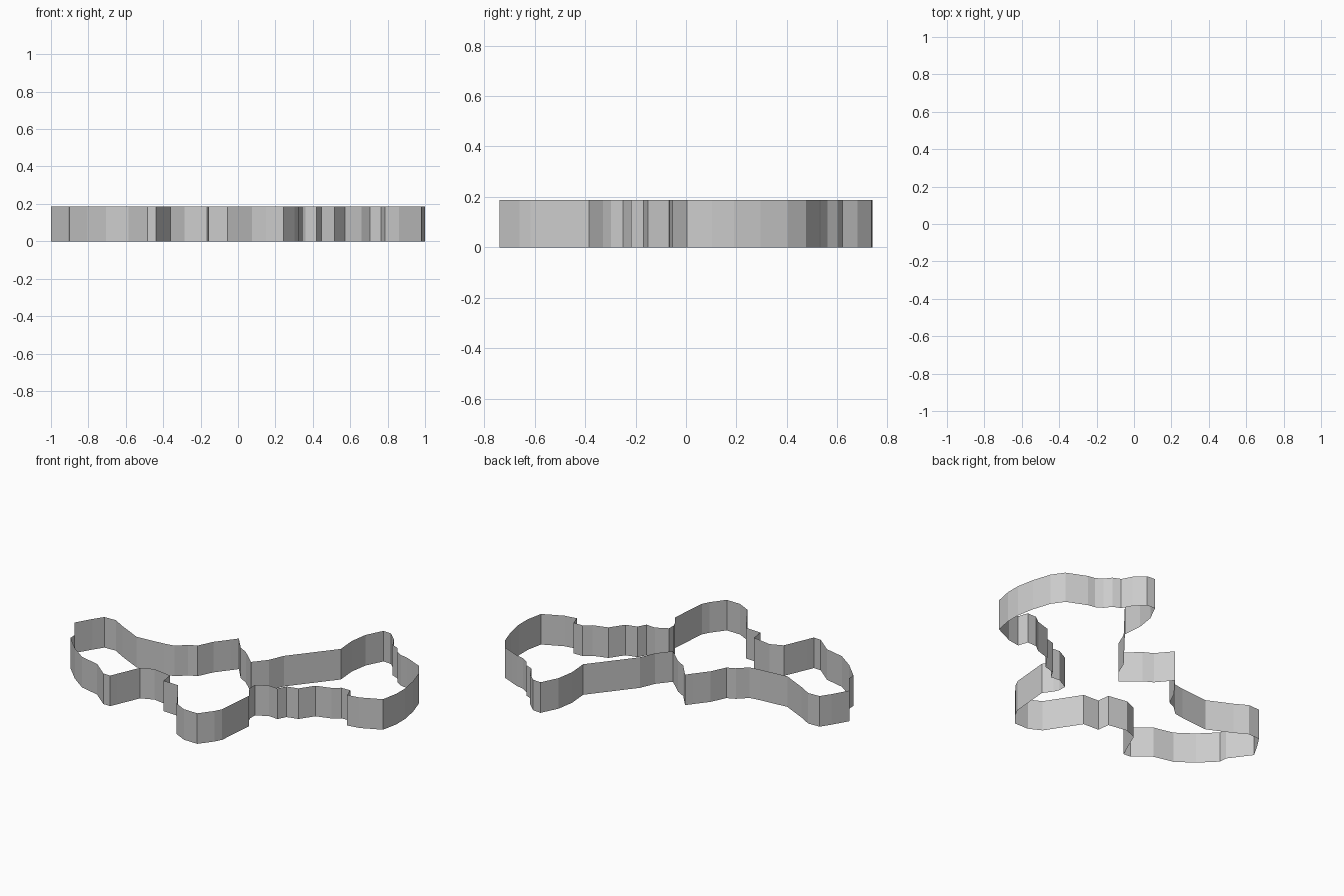
import bpy, bmesh

HEIGHT = 0.187

# Plan outline of the cutter, one closed loop
outline = [
    # left lobe, back edge
    (-1.0, -.155), (-.945, -.06), (-.905, 0), (-.83, .003), (-.755, -.04),
    (-.61, -.11), (-.43, -.095), (-.37, -.085), (-.315, -.033), (-.266, -.01),
    (-.223, .08), (-.16, .16), (-.132, .197), (-.055, .105), (0, .075),
    # inner corner and long straight wall
    (.1, -.016), (.165, .063), (.203, .153), (.41, .41),
    # back right lobe with small steps
    (.40, .53), (.417, .638), (.468, .74), (.522, .735), (.58, .68),
    (.613, .62), (.66, .60), (.69, .56), (.73, .535), (.775, .527),
    (.826, .505), (.895, .475), (.944, .405), (.98, .295), (1.0, .19),
    (1.0, .103), (.98, .003),
    # front right edge
    (.86, -.053), (.785, -.065), (.765, -.005), (.705, -.006), (.66, -.04),
    (.572, -.067), (.515, -.15), (.446, -.168), (.42, -.218), (.36, -.213),
    (.29, -.25),
    # front tip
    (.29, -.297), (.305, -.33), (.345, -.385), (.325, -.617), (.303, -.66),
    (.242, -.74), (.15, -.738), (.075, -.70), (-.055, -.5),
    # left lobe, front edge
    (-.157, -.495), (-.167, -.42), (-.285, -.40), (-.36, -.432), (-.42, -.57),
    (-.438, -.612), (-.485, -.61), (-.585, -.528), (-.706, -.5), (-.807, -.427),
    (-.902, -.332), (-.905, -.284),
]

# Open vertical wall: no floor, no lid, no thickness
bm = bmesh.new()
low = [bm.verts.new((x, y, 0)) for x, y in outline]
high = [bm.verts.new((x, y, HEIGHT)) for x, y in outline]
n = len(outline)
for i in range(n):
    j = (i + 1) % n
    bm.faces.new((low[i], high[i], high[j], low[j]))
mesh = bpy.data.meshes.new("outline_wall")
bm.to_mesh(mesh)
bm.free()
wall = bpy.data.objects.new("outline_wall", mesh)
bpy.context.collection.objects.link(wall)
